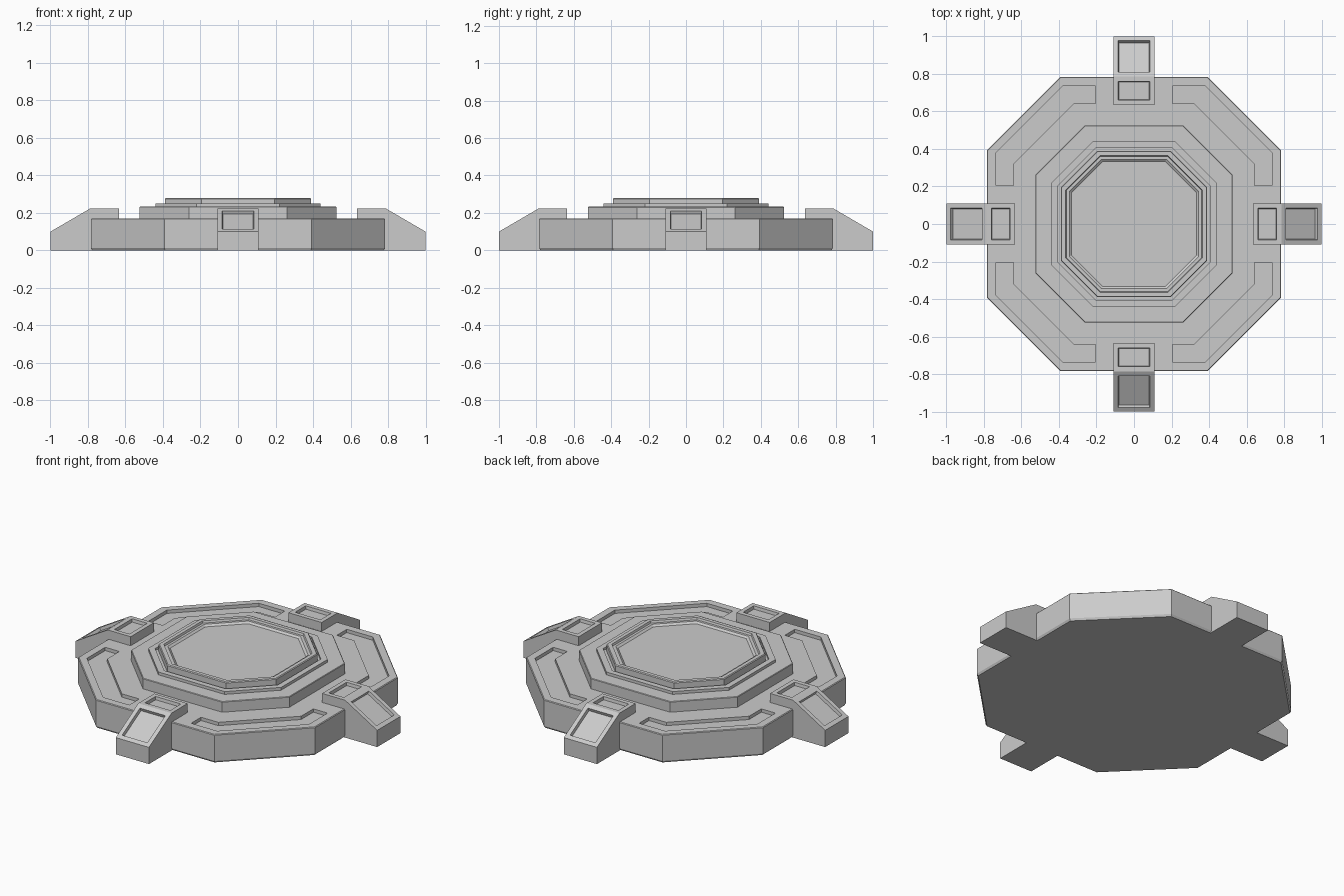
import bpy, bmesh, math
from mathutils import Matrix, Vector

cube = bpy.data.objects.get("Cube")
if cube:
    bpy.data.objects.remove(cube, do_unlink=True)

# Single grey material
grey = bpy.data.materials.new("plain_grey")
grey.use_nodes = True
colour = (0.6, 0.6, 0.6, 1)
grey.diffuse_color = colour
grey.node_tree.nodes["Principled BSDF"].inputs["Base Color"].default_value = colour


def make_object(name, bm):
    bmesh.ops.recalc_face_normals(bm, faces=bm.faces)
    mesh = bpy.data.meshes.new(name)
    bm.to_mesh(mesh)
    bm.free()
    mesh.materials.append(grey)
    obj = bpy.data.objects.new(name, mesh)
    bpy.context.collection.objects.link(obj)
    return obj


def octagon(r):
    h = r / 2
    return [(r, -h), (r, h), (h, r), (-h, r), (-r, h), (-r, -h), (-h, -r), (h, -r)]


def octagon_stack(name, profile):
    """Loft octagons through (radius, height) pairs and cap both ends."""
    bm = bmesh.new()
    rings = [[bm.verts.new((x, y, z)) for x, y in octagon(r)] for r, z in profile]
    for low, high in zip(rings, rings[1:]):
        for i in range(8):
            j = (i + 1) % 8
            bm.faces.new((low[i], low[j], high[j], high[i]))
    bm.faces.new(rings[0][::-1])
    bm.faces.new(rings[-1])
    return make_object(name, bm)


def prism(bm, points, offset):
    """Extrude a closed outline along an offset; returns its side faces."""
    a = [bm.verts.new(p) for p in points]
    b = [bm.verts.new(Vector(p) + Vector(offset)) for p in points]
    n = len(a)
    bm.faces.new(a)
    bm.faces.new(b[::-1])
    return [bm.faces.new((a[i], b[i], b[(i + 1) % n], a[(i + 1) % n])) for i in range(n)]


# Base slab with softened edges
base = octagon_stack("base", [(0.778, 0), (0.785, 0.012), (0.785, 0.166), (0.781, 0.17)])

# Four bent channels sunk into the base
half = [(0.205, 0.737), (0.378, 0.737)]
inner_half = [(0.32, 0.643), (0.205, 0.643)]
outline = (half + [(y, x) for x, y in half[::-1]]
           + [(y, x) for x, y in inner_half[::-1]] + inner_half)
bm = bmesh.new()
for k in range(4):
    turn = Matrix.Rotation(k * math.pi / 2, 3, 'Z')
    prism(bm, [turn @ Vector((x, y, 0.15)) for x, y in outline], (0, 0, 0.1))
cutter = make_object("channel_cutter", bm)
cutter.hide_render = True
cut = base.modifiers.new("channels", 'BOOLEAN')
cut.operation = 'DIFFERENCE'
cut.solver = 'EXACT'
cut.object = cutter
bpy.context.view_layer.objects.active = base
bpy.ops.object.modifier_apply(modifier=cut.name)
bpy.data.objects.remove(cutter, do_unlink=True)

# Middle tier, then the raised platform with a grooved edge and stepped dish
octagon_stack("middle_tier", [(0.525, 0.15), (0.525, 0.23), (0.522, 0.233)])
octagon_stack("platform", [
    (0.44, 0.2), (0.44, 0.25), (0.407, 0.25), (0.407, 0.236), (0.39, 0.236),
    (0.39, 0.275), (0.386, 0.28), (0.364, 0.28), (0.36, 0.268), (0.345, 0.268),
    (0.333, 0.258)])

# Four sloped arms with a sunken panel on the top and on the ramp
side_profile = [(0.775, 0), (1, 0), (1, 0.1), (0.787, 0.224), (0.635, 0.224), (0.635, 0.1)]
for k, side in enumerate(("left", "back", "right", "front")):
    bm = bmesh.new()
    prism(bm, [(r, -0.11, z) for r, z in side_profile], (0, 0.22, 0))
    bmesh.ops.recalc_face_normals(bm, faces=bm.faces)
    panels = [f for f in bm.faces if f.normal.z > 0.5]
    bmesh.ops.inset_individual(bm, faces=panels, thickness=0.026, use_even_offset=True)
    bmesh.ops.inset_individual(bm, faces=panels, thickness=0.003, depth=-0.018,
                               use_even_offset=True)
    bmesh.ops.transform(bm, matrix=Matrix.Rotation(k * math.pi / 2, 4, 'Z'), verts=bm.verts)
    make_object(side + "_arm", bm)
